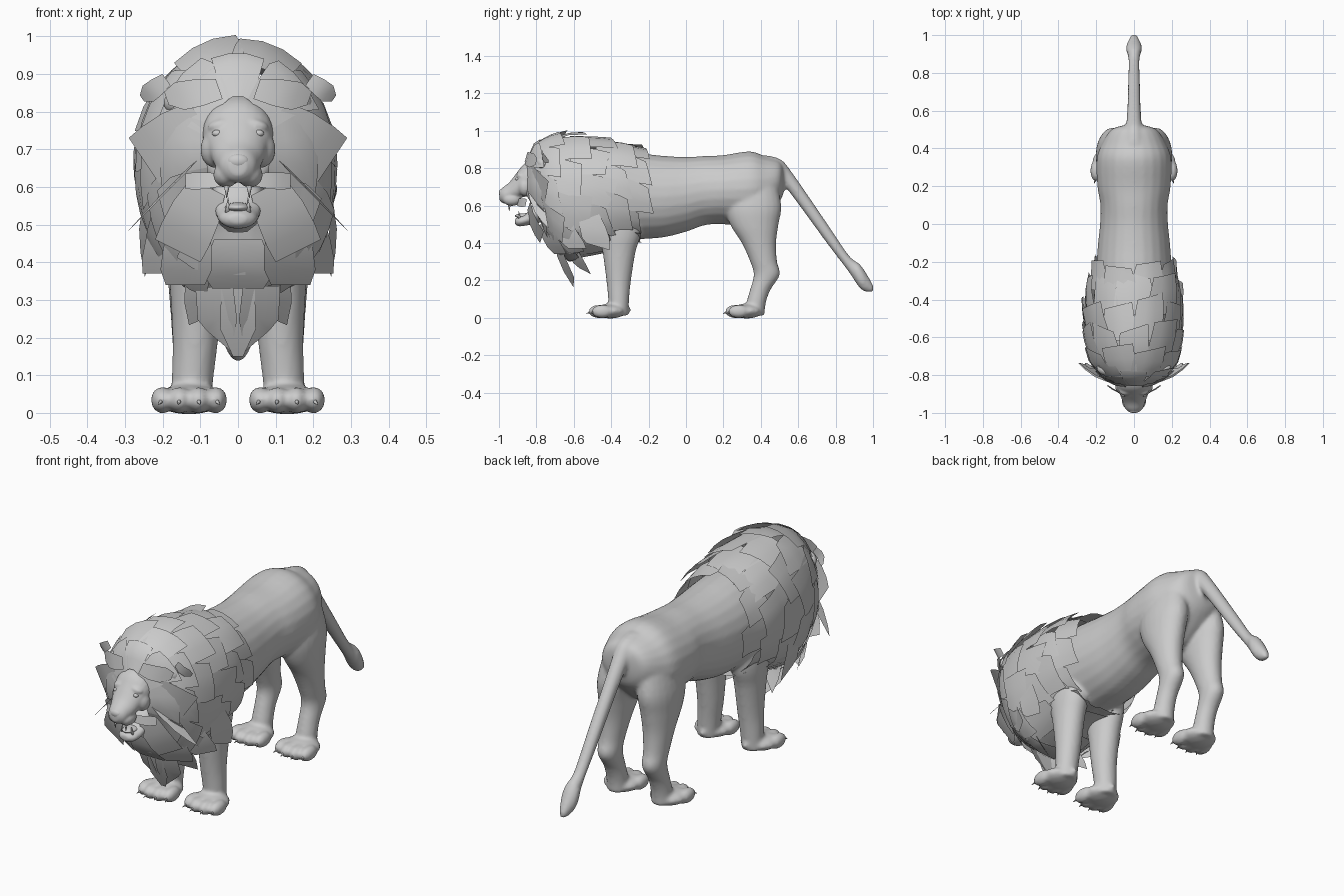
import bpy, bmesh, math, random
from mathutils import Vector, Matrix

if "Cube" in bpy.data.objects:
    bpy.data.objects.remove(bpy.data.objects["Cube"])

random.seed(4)


def finish(name, bm, normals=True):
    if normals:
        bmesh.ops.recalc_face_normals(bm, faces=bm.faces)
    me = bpy.data.meshes.new(name)
    bm.to_mesh(me)
    bm.free()
    for p in me.polygons:
        p.use_smooth = True
    ob = bpy.data.objects.new(name, me)
    bpy.context.collection.objects.link(ob)
    return ob


def catmull(p, n=4):
    out = []
    for i in range(len(p) - 1):
        a, b, c, d = p[max(i - 1, 0)], p[i], p[i + 1], p[min(i + 2, len(p) - 1)]
        for k in range(n):
            t = k / n
            out.append([0.5 * (2 * q + (r - o) * t + (2 * o - 5 * q + 4 * r - s) * t * t
                               + (3 * q - o - 3 * r + s) * t ** 3) for o, q, r, s in zip(a, b, c, d)])
    return out + [list(p[-1])]


# rings are (x, y, z, half width, other half size), stacked along y or z
def loft(name, rings, axis, seg=24):
    bm, loops = bmesh.new(), []
    for x, y, z, r1, r2 in catmull(rings):
        loop = []
        for k in range(seg):
            c, s = math.cos(math.tau * k / seg) * r1, math.sin(math.tau * k / seg) * r2
            loop.append(bm.verts.new((x + c, y, z + s) if axis == 'y' else (x + c, y + s, z)))
        loops.append(loop)
    for a, b in zip(loops, loops[1:]):
        for k in range(seg):
            bm.faces.new((a[k], a[(k + 1) % seg], b[(k + 1) % seg], b[k]))
    bm.faces.new(loops[0])
    bm.faces.new(loops[-1])
    return finish(name, bm)


def ball(name, loc, size, rot=(0, 0, 0)):
    bm = bmesh.new()
    bmesh.ops.create_uvsphere(bm, u_segments=16, v_segments=10, radius=1)
    ob = finish(name, bm)
    ob.location, ob.scale, ob.rotation_euler = loc, size, rot
    return ob


def spike(name, base, tip, r):
    base, tip = Vector(base), Vector(tip)
    d = tip - base
    bm = bmesh.new()
    m = Matrix.Translation((base + tip) / 2) @ d.to_track_quat('Z', 'Y').to_matrix().to_4x4()
    bmesh.ops.create_cone(bm, cap_ends=True, segments=8, radius1=r, radius2=r * 0.1, depth=d.length, matrix=m)
    return finish(name, bm)


def fuse(name, parts, voxel, iters):
    bpy.ops.object.select_all(action='DESELECT')
    for o in parts:
        o.select_set(True)
    bpy.context.view_layer.objects.active = parts[0]
    bpy.ops.object.join()
    ob = parts[0]
    ob.name = name
    m = ob.modifiers.new("blend", 'REMESH')
    m.mode, m.voxel_size, m.use_smooth_shade = 'VOXEL', voxel, True
    m = ob.modifiers.new("soften", 'SMOOTH')
    m.factor, m.iterations = 0.5, iters
    return ob


# torso and neck: (y, z, half width, half height)
torso = [(.525, .74, .04, .06), (.50, .73, .12, .11), (.42, .70, .172, .165), (.34, .69, .198, .20),
         (.2, .685, .194, .185), (.1, .68, .178, .185), (0, .66, .18, .20), (-.12, .648, .192, .218),
         (-.25, .65, .20, .23), (-.4, .65, .20, .24), (-.52, .66, .17, .22), (-.7, .70, .14, .18),
         (-.78, .73, .10, .12)]
parts = [loft("body", [(0, *t) for t in torso], 'y')]

# legs: (x, y, z, half width, half depth)
hind = [(.10, .36, .74, .07, .12), (.112, .36, .6, .088, .15), (.118, .365, .5, .082, .13),
        (.122, .39, .4, .069, .092), (.125, .415, .3, .057, .072), (.125, .432, .23, .052, .07),
        (.125, .397, .15, .048, .055), (.125, .375, .08, .05, .052), (.125, .37, .012, .05, .05)]
fore = [(.10, -.36, .65, .08, .12), (.112, -.355, .46, .077, .115), (.112, -.358, .35, .07, .088),
        (.113, -.36, .2, .061, .066), (.12, -.36, .1, .056, .056), (.125, -.36, .012, .052, .052)]
for s in (-1, 1):
    for leg in (hind, fore):
        parts.append(loft("leg", [(s * r[0], *r[1:]) for r in leg], 'z'))
        y = leg[-1][1]
        parts.append(ball("paw", (s * .13, y - .045, .036), (.092, .085, .04)))
        # toes and claws
        for k, dx in enumerate((-.071, -.025, .025, .071)):
            ty = y - (.088 if k in (0, 3) else .105)
            parts.append(ball("toe", (s * .13 + dx, ty, .034), (.031, .058, .036)))
            spike("claw", (s * .13 + dx, ty - .04, .034), (s * .13 + dx * 1.15, ty - .068, .022), .008)
    parts.append(ball("dewclaw_pad", (s * .12, -.315, .042), (.02, .02, .02)))

tail = [(.42, .82, .06, .05), (.5, .79, .05, .06), (.56, .725, .038, .062), (.75, .457, .032, .054),
        (.87, .29, .029, .045), (.93, .222, .043, .064), (.975, .178, .028, .042), (1.002, .155, .013, .016)]
parts.append(loft("tail", [(0, *t) for t in tail], 'y'))
fuse("body", parts, .009, 7)

# head with muzzle, lips, brow and jaw
skull = [(-.66, .74, .13, .15), (-.80, .745, .10, .105), (-.865, .735, .09, .088), (-.905, .70, .074, .075),
         (-.945, .668, .058, .056), (-.98, .655, .045, .042), (-.998, .655, .022, .024)]
head = [loft("head", [(0, *t) for t in skull], 'y')]
jaw = [(-.72, .60, .07, .08), (-.80, .565, .066, .06), (-.85, .528, .058, .034), (-.895, .515, .046, .026),
       (-.915, .515, .02, .012)]
head.append(loft("jaw", [(0, *t) for t in jaw], 'y'))
for s in (-1, 1):
    head.append(ball("lip", (s * .032, -.93, .632), (.034, .05, .034)))
    head.append(ball("cheek", (s * .06, -.86, .70), (.04, .04, .05)))
    head.append(ball("brow", (s * .048, -.882, .765), (.034, .025, .016), (0, s * .3, 0)))
fuse("head", head, .006, 4)
ball("nose", (0, -.985, .668), (.03, .016, .02))
ball("tongue", (0, -.86, .545), (.035, .055, .014))
for s in (-1, 1):
    ball("eye", (s * .054, -.902, .742), (.015, .012, .01))
    ball("ear", (s * .158, -.772, .828), (.042, .028, .032), (0, s * .35, s * .4))
    spike("upper_fang", (s * .03, -.945, .61), (s * .03, -.945, .57), .009)
    spike("lower_fang", (s * .028, -.89, .53), (s * .026, -.895, .572), .008)

# mane shell: (y, top z, bottom z, half width), front to back
shell_rings = [(-.855, .85, .47, .09), (-.81, .94, .42, .18), (-.735, .965, .36, .235), (-.62, .98, .30, .258),
               (-.48, .965, .35, .262), (-.35, .94, .40, .25), (-.22, .90, .43, .215), (-.10, .865, .44, .193)]


def shell(u, a, lift):
    u = min(max(u, 0), 6.99)
    i = int(u)
    f = u - i
    y, top, bot, rx = [p + (q - p) * f for p, q in zip(shell_rings[i], shell_rings[i + 1])]
    c, s = math.cos(a), math.sin(a)
    zc, rz = (top + bot) / 2, (top - bot) / 2 + lift
    power = .75 if c < 0 else .95
    x = (rx + lift) * math.copysign(abs(s) ** power, s)
    y += .10 * max(0, -c) * max(0, 1 - u / 3)
    return (x, y, zc + rz * c)


def add_card(bm, rows):
    vs = [[bm.verts.new(p) for p in r] for r in rows]
    for a, b in zip(vs, vs[1:]):
        for k in range(len(a) - 1):
            bm.faces.new((a[k], a[k + 1], b[k + 1], b[k]))


# broad overlapping hair cards, each row swept back and slightly down, with slanted blunt ends
mane = bmesh.new()
for i, n in enumerate((9, 11, 11, 11, 10, 10)):
    for k in range(n):
        a0 = math.tau * (k + (i % 2) * .5) / n
        half = math.pi / n * random.uniform(1.1, 1.4)
        length = random.uniform(1.35, 1.8) if i < 5 else random.uniform(.9, 1.5)
        if i == 5 and math.cos(a0) < -.3:
            length = .8
        slant = random.uniform(-.13, .13)
        sag = .16 * math.sin(a0)
        up = random.uniform(.010, .034)
        rows = []
        for t in (0, .33, .66, 1):
            row = []
            for sd in (-1, -.33, .33, 1):
                tt = t + (slant * sd if t == 1 else 0)
                row.append(shell(i + length * tt, a0 + sag * t + sd * half * (1 - .2 * t), -.008 + up * t))
            rows.append(row)
        add_card(mane, rows)


# straight hanging tuft from a to b with side vector w and a slanted blunt tip
def tuft(a, b, w, bulge=(0, -.015, 0), tip=.8, slant=0):
    a, b, w, g = Vector(a), Vector(b), Vector(w), Vector(bulge)
    rows = []
    for t, wd in ((0, .75), (.4, 1), (.75, 1.05), (1, tip)):
        c = a.lerp(b, t) + g * math.sin(math.pi * t)
        d = (b - a) * (slant if t == 1 else 0)
        rows.append([c - w * wd - d, c, c + w * wd + d])
    add_card(mane, rows)


# chest, cheek and brow tufts
tuft((0, -.70, .44), (0, -.60, .15), (.045, 0, 0), tip=.3)
tuft((0, -.76, .46), (0, -.69, .33), (.085, 0, 0))
for s in (-1, 1):
    tuft((s * .07, -.69, .42), (s * .05, -.60, .19), (s * .05, .02, 0), tip=.6, slant=-.12)
    tuft((s * .09, -.62, .42), (s * .09, -.54, .25), (s * .05, .03, 0), slant=.1)
    tuft((s * .13, -.75, .50), (s * .14, -.67, .34), (s * .065, .04, 0))
    tuft((s * .20, -.66, .52), (s * .225, -.58, .37), (s * .035, .06, 0))
    tuft((s * .245, -.52, .56), (s * .24, -.47, .38), (s * .01, .07, 0), (s * .01, 0, 0), slant=.1)
    tuft((s * .10, -.845, .68), (s * .245, -.745, .535), (s * .05, .01, -.055), tip=1)
    tuft((s * .08, -.84, .60), (s * .16, -.77, .43), (s * -.06, -.01, -.03), tip=1)
    tuft((s * .10, -.835, .78), (s * .25, -.745, .67), (s * .04, .01, .06), tip=1)
    tuft((s * .05, -.855, .86), (s * .19, -.80, .835), (s * .012, .01, .035), tip=.5)
    tuft((s * .19, -.765, .885), (s * .255, -.735, .835), (s * .014, 0, .02), tip=.4)
    # whisker flaps beside the mouth
    tuft((s * .045, -.90, .618), (s * .14, -.855, .615), (0, .004, .022), (0, -.008, 0), tip=.9)
finish("mane", mane, normals=False)
